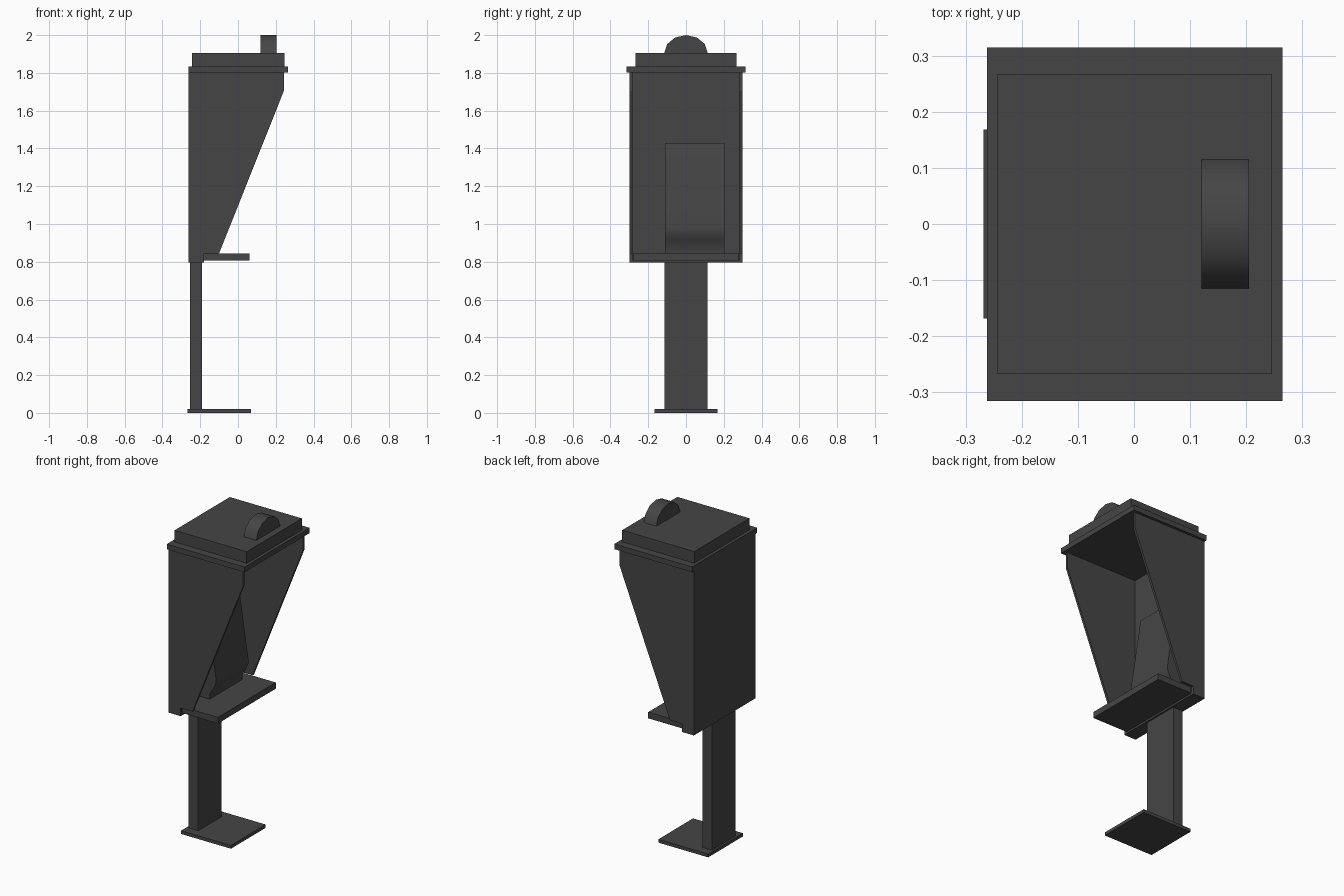
import bpy, bmesh, math
from mathutils import Vector

if "Cube" in bpy.data.objects:
    bpy.data.objects.remove(bpy.data.objects["Cube"])

mat = bpy.data.materials.new("dark_grey")
mat.diffuse_color = (0.06, 0.06, 0.06, 1)
mat.use_nodes = True
mat.node_tree.nodes["Principled BSDF"].inputs["Base Color"].default_value = mat.diffuse_color


def prism(name, profile, axis, a, b, smooth=None):
    """Extrude a 2D profile from a to b: axis 'y' takes (x,z), axis 'x' takes (y,z)."""
    bm = bmesh.new()
    place = (lambda p, t: (p[0], t, p[1])) if axis == "y" else (lambda p, t: (t, p[0], p[1]))
    face = bm.faces.new([bm.verts.new(place(p, a)) for p in profile])
    geom = bmesh.ops.extrude_face_region(bm, geom=[face])["geom"]
    shift = Vector((0, b - a, 0)) if axis == "y" else Vector((b - a, 0, 0))
    bmesh.ops.translate(bm, vec=shift, verts=[g for g in geom if isinstance(g, bmesh.types.BMVert)])
    bmesh.ops.recalc_face_normals(bm, faces=bm.faces)
    mesh = bpy.data.meshes.new(name)
    bm.to_mesh(mesh)
    bm.free()
    mesh.materials.append(mat)
    obj = bpy.data.objects.new(name, mesh)
    bpy.context.collection.objects.link(obj)
    if smooth:
        bpy.ops.object.select_all(action="DESELECT")
        obj.select_set(True)
        bpy.context.view_layer.objects.active = obj
        bpy.ops.object.shade_smooth_by_angle(angle=math.radians(smooth))
    return obj


def box(name, x, y, z):
    return prism(name, [(x[0], z[0]), (x[1], z[0]), (x[1], z[1]), (x[0], z[1])], "y", *y)


# Foot and post
box("base_plate", (-0.268, 0.07), (-0.168, 0.168), (0, 0.02))
box("post", (-0.255, -0.19), (-0.114, 0.114), (0.02, 0.80))

# Hood: tapered sides, back and floor
side = [(-0.262, 0.795), (-0.18, 0.795), (-0.18, 0.845), (-0.10, 0.845),
        (0.243, 1.705), (0.243, 1.81), (-0.262, 1.81)]
for label, s in (("left", -1), ("right", 1)):
    prism(f"{label}_side_panel", side, "y", s * 0.298, s * 0.284)
box("back_panel", (-0.262, -0.246), (-0.284, 0.284), (0.795, 1.81))
box("floor_panel", (-0.246, -0.18), (-0.284, 0.284), (0.795, 0.81))

# Shelf
box("shelf", (-0.18, 0.06), (-0.28, 0.28), (0.807, 0.845))

# Roof with rim and half-round lamp
box("roof_rim", (-0.262, 0.265), (-0.315, 0.315), (1.802, 1.834))
box("roof_cap", (-0.243, 0.246), (-0.267, 0.267), (1.834, 1.905))
arc = [(0.115 * math.cos(math.radians(t)), 1.905 + 0.095 * math.sin(math.radians(t)))
       for t in range(0, 181, 30)]
prism("roof_lamp", arc, "x", 0.12, 0.205, smooth=35)

# Phone housing with an undercut foot
phone = [(-0.246, 0.845), (-0.115, 0.845), (-0.112, 0.88), (-0.09, 0.915),
         (-0.072, 0.955), (-0.072, 0.98), (-0.14, 1.43), (-0.246, 1.43)]
prism("phone_housing", phone, "y", -0.11, 0.204, smooth=35)
